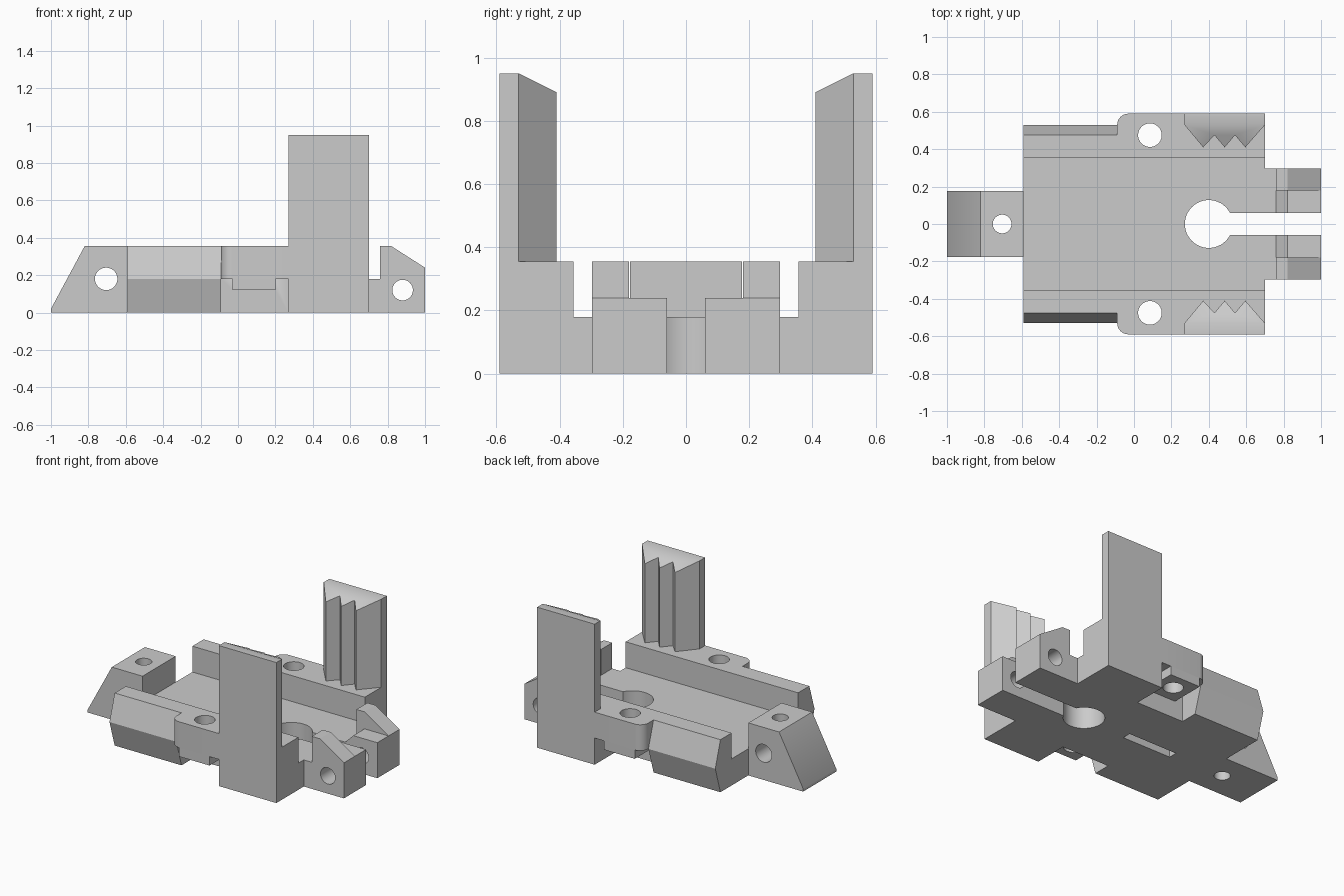
import bpy, bmesh, math
from mathutils import Vector

cube = bpy.data.objects.get("Cube")
if cube:
    bpy.data.objects.remove(cube, do_unlink=True)

grey = bpy.data.materials.new("plain grey")
grey.use_nodes = True
GREY = (0.6, 0.6, 0.6, 1)
grey.diffuse_color = GREY
grey.node_tree.nodes["Principled BSDF"].inputs["Base Color"].default_value = GREY

# Extrusion axis -> placement of a profile point (a, b) at depth d
PLACE = {"x": lambda a, b, d: (d, a, b),
         "y": lambda a, b, d: (a, d, b),
         "z": lambda a, b, d: (a, b, d)}


def prism(name, profile, axis, lo, hi):
    """Extrude a flat profile along an axis."""
    bm = bmesh.new()
    face = bm.faces.new([bm.verts.new(PLACE[axis](a, b, lo)) for a, b in profile])
    new = bmesh.ops.extrude_face_region(bm, geom=[face])["geom"]
    shift = Vector(PLACE[axis](0, 0, hi - lo))
    bmesh.ops.translate(bm, vec=shift, verts=[v for v in new if isinstance(v, bmesh.types.BMVert)])
    bmesh.ops.recalc_face_normals(bm, faces=bm.faces)
    mesh = bpy.data.meshes.new(name)
    bm.to_mesh(mesh)
    bm.free()
    mesh.materials.append(grey)
    obj = bpy.data.objects.new(name, mesh)
    bpy.context.collection.objects.link(obj)
    return obj


def box(name, x0, x1, y0, y1, z0, z1):
    return prism(name, [(x0, y0), (x1, y0), (x1, y1), (x0, y1)], "z", z0, z1)


def rod(axis, a, b, r, lo, hi):
    pts = [(a + r * math.cos(t * math.tau / 48), b + r * math.sin(t * math.tau / 48)) for t in range(48)]
    return prism("hole_cutter", pts, axis, lo, hi)


def combine(target, parts, operation):
    """Apply boolean parts to the target and discard them."""
    for part in parts:
        part.hide_render = True
        mod = target.modifiers.new("combine", "BOOLEAN")
        mod.operation, mod.solver, mod.object = operation, "EXACT", part
        bpy.context.view_layer.update()
        graph = bpy.context.evaluated_depsgraph_get()
        mesh = bpy.data.meshes.new_from_object(target.evaluated_get(graph))
        target.modifiers.clear()
        target.data = mesh
        bpy.data.objects.remove(part, do_unlink=True)


def flip(points, s):
    return [(a, b * s) for a, b in points]


# Base plate, then the raised sides joined to it
base = box("base", -0.59, 0.70, -0.355, 0.355, 0, 0.18)
arc = [(-0.03 - 0.06 * math.sin(t * math.pi / 16), 0.53 + 0.06 * math.cos(t * math.pi / 16))
       for t in range(9)]
ear_outline = [(-0.09, 0.355), (0.27, 0.355), (0.27, 0.59)] + arc
rail_profile = [(0.355, 0), (0.475, 0), (0.53, 0.18), (0.475, 0.355), (0.355, 0.355)]
tooth_outline = [(0.27, 0.53), (0.37, 0.41), (0.43, 0.475), (0.485, 0.41),
                 (0.54, 0.475), (0.595, 0.41), (0.70, 0.53)]

for side, s in (("left", 1), ("right", -1)):
    rail = prism("rail", [(a * s, b) for a, b in rail_profile], "x", -0.59, -0.09)
    ear = prism("ear", flip(ear_outline, s), "z", 0.18, 0.355)
    boss = box("boss", -0.03, 0.20, 0.355 * s, 0.59 * s, 0.12, 0.18)
    foot = box("foot", 0.27, 0.70, 0.355 * s, 0.59 * s, 0, 0.355)
    jaw = box("jaw", 0.27, 0.70, 0.53 * s, 0.59 * s, 0.355, 0.95)
    # Toothed gripping face with a top that falls away inward
    teeth = prism("teeth", flip(tooth_outline, s), "z", 0.355, 0.95)
    for v in teeth.data.vertices:
        if v.co.z > 0.9:
            v.co.z -= 0.5 * (0.53 - abs(v.co.y))
    combine(base, [rail, ear, boss, foot, jaw, teeth], "UNION")
    combine(base, [rod("z", 0.085, 0.475 * s, 0.063, 0.05, 0.5)], "DIFFERENCE")

    # Hinge lug: low inner step with a ramp, tall sloped outer cheek
    lug = prism(f"hinge_lug_{'back' if s > 0 else 'front'}",
                [(0.70, 0), (1, 0), (1, 0.24), (0.82, 0.24), (0.76, 0.18), (0.70, 0.18)],
                "y", 0.06 * s, 0.18 * s)
    cheek = prism("cheek", [(0.70, 0), (1, 0), (1, 0.24), (0.82, 0.355), (0.76, 0.355),
                            (0.76, 0.18), (0.70, 0.18)], "y", 0.18 * s, 0.297 * s)
    combine(lug, [cheek], "UNION")
    combine(lug, [rod("y", 0.88, 0.12, 0.055, -0.5, 0.5)], "DIFFERENCE")

# Keyhole opening and shallow slot underneath
combine(base, [rod("z", 0.40, 0, 0.128, -0.1, 0.3),
               box("slit", 0.45, 0.8, -0.06, 0.06, -0.1, 0.3),
               box("under_slot", -0.31, 0.06, -0.03, 0.03, -0.1, 0.08)], "DIFFERENCE")

# Wedge-shaped end block with crossing holes
wedge = prism("end_wedge", [(-1, 0), (-0.59, 0), (-0.59, 0.355), (-0.82, 0.355), (-1, 0.02)],
              "y", -0.177, 0.177)
combine(wedge, [rod("y", -0.705, 0.18, 0.06, -0.5, 0.5),
                rod("z", -0.705, 0, 0.05, -0.1, 0.5)], "DIFFERENCE")

# Smooth the round surfaces and keep the edges crisp
bpy.ops.object.select_all(action="DESELECT")
for obj in bpy.data.objects:
    if obj.type == "MESH" and grey.name in obj.data.materials:
        obj.select_set(True)
        bpy.context.view_layer.objects.active = obj
bpy.ops.object.shade_smooth_by_angle(angle=math.radians(30))
